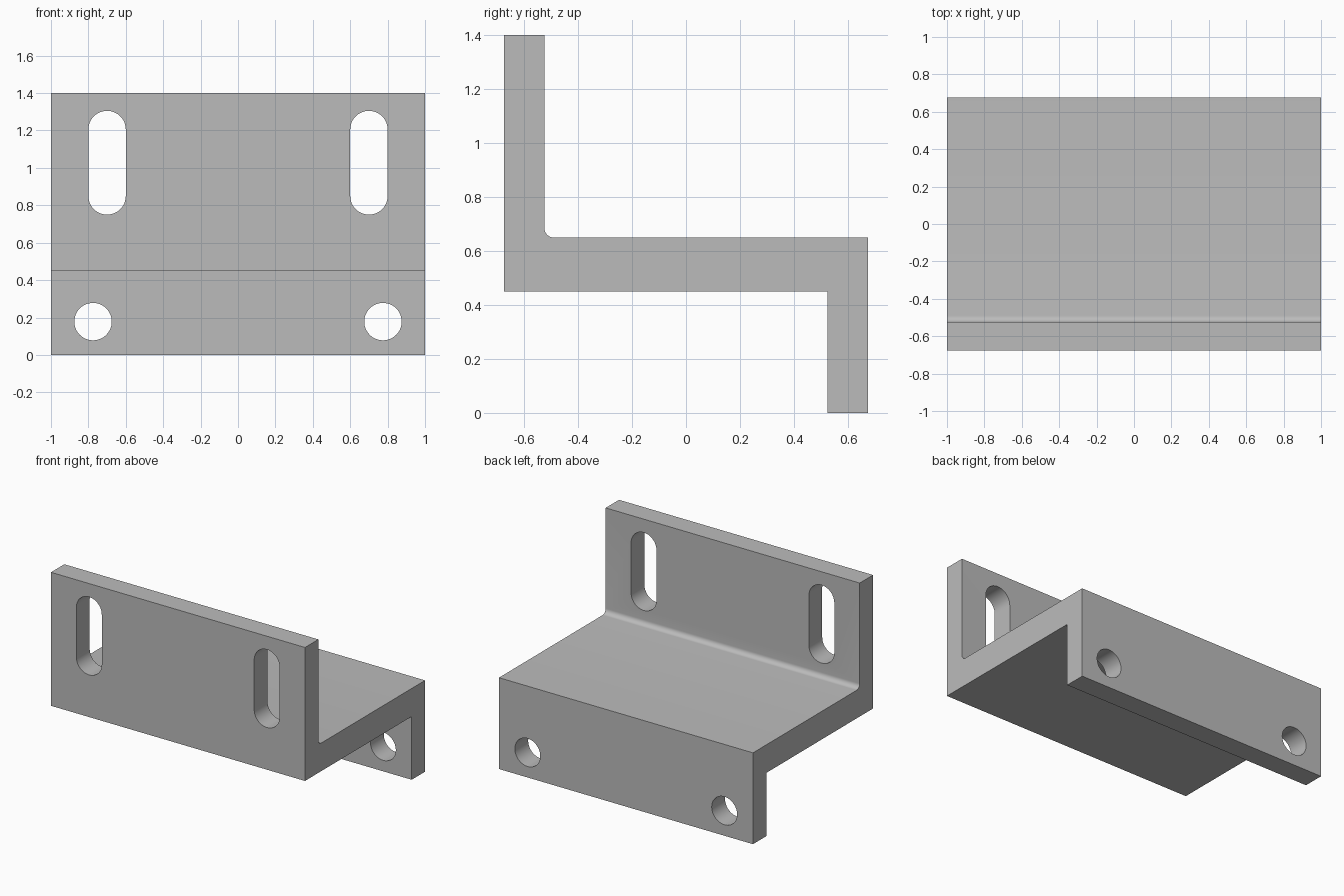
import bpy
import bmesh
from math import pi, sin, cos, radians

cube = bpy.data.objects.get("Cube")
if cube:
    bpy.data.objects.remove(cube, do_unlink=True)

grey = bpy.data.materials.new("plain_grey")
grey.use_nodes = True
colour = (0.5, 0.5, 0.5, 1)
grey.diffuse_color = colour
grey.node_tree.nodes["Principled BSDF"].inputs["Base Color"].default_value = colour


def extrude(name, points, step):
    """Solid made by sweeping a closed outline along a vector."""
    bm = bmesh.new()
    face = bm.faces.new([bm.verts.new(p) for p in points])
    swept = bmesh.ops.extrude_face_region(bm, geom=[face], use_keep_orig=True)
    verts = [g for g in swept["geom"] if isinstance(g, bmesh.types.BMVert)]
    bmesh.ops.translate(bm, verts=verts, vec=step)
    bmesh.ops.recalc_face_normals(bm, faces=bm.faces)
    mesh = bpy.data.meshes.new(name)
    bm.to_mesh(mesh)
    bm.free()
    mesh.materials.append(grey)
    obj = bpy.data.objects.new(name, mesh)
    bpy.context.collection.objects.link(obj)
    return obj


def slot_outline(x, low, high, radius, y, steps=24):
    """Round-ended outline; a circle when low equals high."""
    points = []
    for centre, start in ((high, 0), (low, pi)):
        last = steps + 1 if high > low else steps
        for i in range(last):
            a = start + pi * i / steps
            points.append((x + radius * cos(a), y, centre + radius * sin(a)))
    return points


# Z-shaped section with a filleted inner corner
half, thick, fillet = 0.675, 0.15, 0.035
shelf_low, shelf_top, height = 0.45, 0.65, 1.4
inner = half - thick
corner = [(-inner + fillet - fillet * cos(a), shelf_top + fillet - fillet * sin(a))
          for a in (pi / 2 * i / 8 for i in range(9))]
section = [(-half, shelf_low), (-half, height), (-inner, height), *corner,
           (half, shelf_top), (half, 0), (inner, 0), (inner, shelf_low)]
bracket = extrude("bracket", [(-1, y, z) for y, z in section], (2, 0, 0))

# Mirrored slots in the upright and round holes in the lower flange
cutters = []
for side in (-1, 1):
    cutters.append(extrude("slot_cutter", slot_outline(side * 0.7, 0.85, 1.205, 0.1, -0.8), (0, 0.4, 0)))
    cutters.append(extrude("hole_cutter", slot_outline(side * 0.775, 0.178, 0.178, 0.1, 0.4), (0, 0.4, 0)))

bpy.ops.object.select_all(action="DESELECT")
bracket.select_set(True)
bpy.context.view_layer.objects.active = bracket
for cutter in cutters:
    cutter.hide_render = True
    cut = bracket.modifiers.new("cut", "BOOLEAN")
    cut.operation = "DIFFERENCE"
    cut.solver = "EXACT"
    cut.object = cutter
    bpy.ops.object.modifier_apply(modifier=cut.name)
for cutter in cutters:
    bpy.data.objects.remove(cutter, do_unlink=True)

bpy.ops.object.shade_smooth_by_angle(angle=radians(30))
